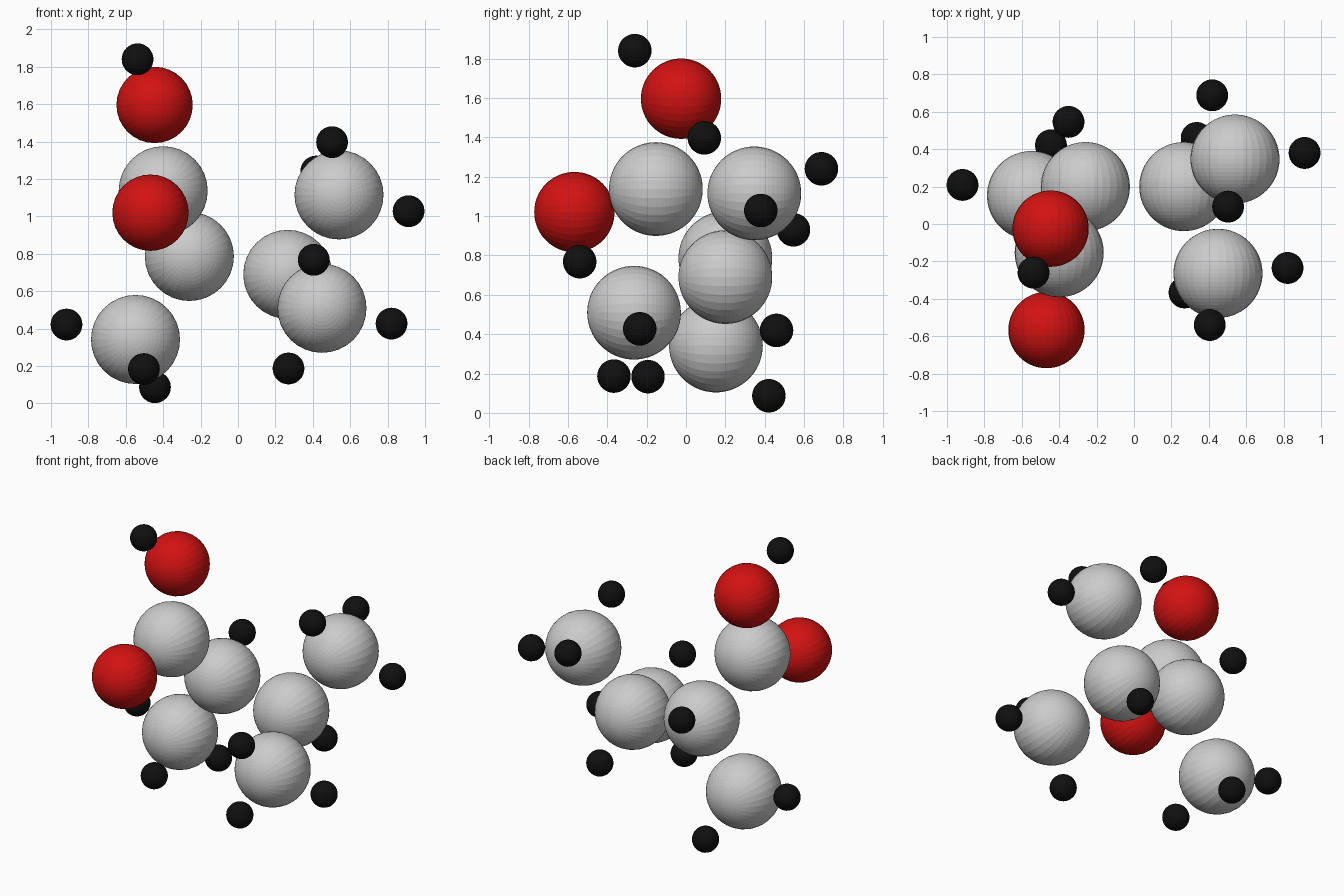
import bpy
import bmesh
from math import radians
from mathutils import Matrix

if "Cube" in bpy.data.objects:
    bpy.data.objects.remove(bpy.data.objects["Cube"])


def material(name, color):
    m = bpy.data.materials.new(name)
    m.diffuse_color = color
    m.use_nodes = True
    m.node_tree.nodes["Principled BSDF"].inputs["Base Color"].default_value = m.diffuse_color
    return m


def ball_mesh(name, radius, mat=None):
    # Faceted ball with its poles along y
    bm = bmesh.new()
    bmesh.ops.create_uvsphere(bm, u_segments=32, v_segments=32, radius=radius,
                              matrix=Matrix.Rotation(radians(90), 4, 'X'))
    mesh = bpy.data.meshes.new(name)
    bm.to_mesh(mesh)
    bm.free()
    if mat:
        mesh.materials.append(mat)
    return mesh


def place(name, mesh, location):
    ob = bpy.data.objects.new(name, mesh)
    ob.location = location
    bpy.context.collection.objects.link(ob)


carbon = ball_mesh("carbon", 0.238)
oxygen = ball_mesh("oxygen", 0.204, material("red", (0.65, 0.006, 0.006, 1)))
hydrogen = ball_mesh("hydrogen", 0.085, material("black", (0.005, 0.005, 0.005, 1)))

# Each carbon, followed by the hydrogens and oxygens around it
groups = {
    "left_end": ((-0.548, 0.152, 0.342),
                 [(-0.503, -0.193, 0.184), (-0.444, 0.421, 0.087), (-0.917, 0.209, 0.422)], []),
    "left_centre": ((-0.26, 0.20, 0.786), [(-0.35, 0.546, 0.93)], []),
    "acid": ((-0.40, -0.153, 1.137), [(-0.537, -0.26, 1.84)],
             [(-0.446, -0.025, 1.596), (-0.468, -0.567, 1.02)]),
    "right_centre": ((0.266, 0.20, 0.69), [(0.335, 0.46, 0.419)], []),
    "right_low_end": ((0.449, -0.264, 0.509),
                      [(0.821, -0.235, 0.427), (0.405, -0.54, 0.768), (0.27, -0.366, 0.187)], []),
    "right_high_end": ((0.54, 0.347, 1.115),
                       [(0.503, 0.093, 1.397), (0.418, 0.688, 1.24), (0.912, 0.38, 1.028)], []),
}

for name, (centre, hydrogens, oxygens) in groups.items():
    place(f"{name}_carbon", carbon, centre)
    for i, p in enumerate(hydrogens, 1):
        place(f"{name}_hydrogen_{i}", hydrogen, p)
    for i, p in enumerate(oxygens, 1):
        place(f"{name}_oxygen_{i}", oxygen, p)
